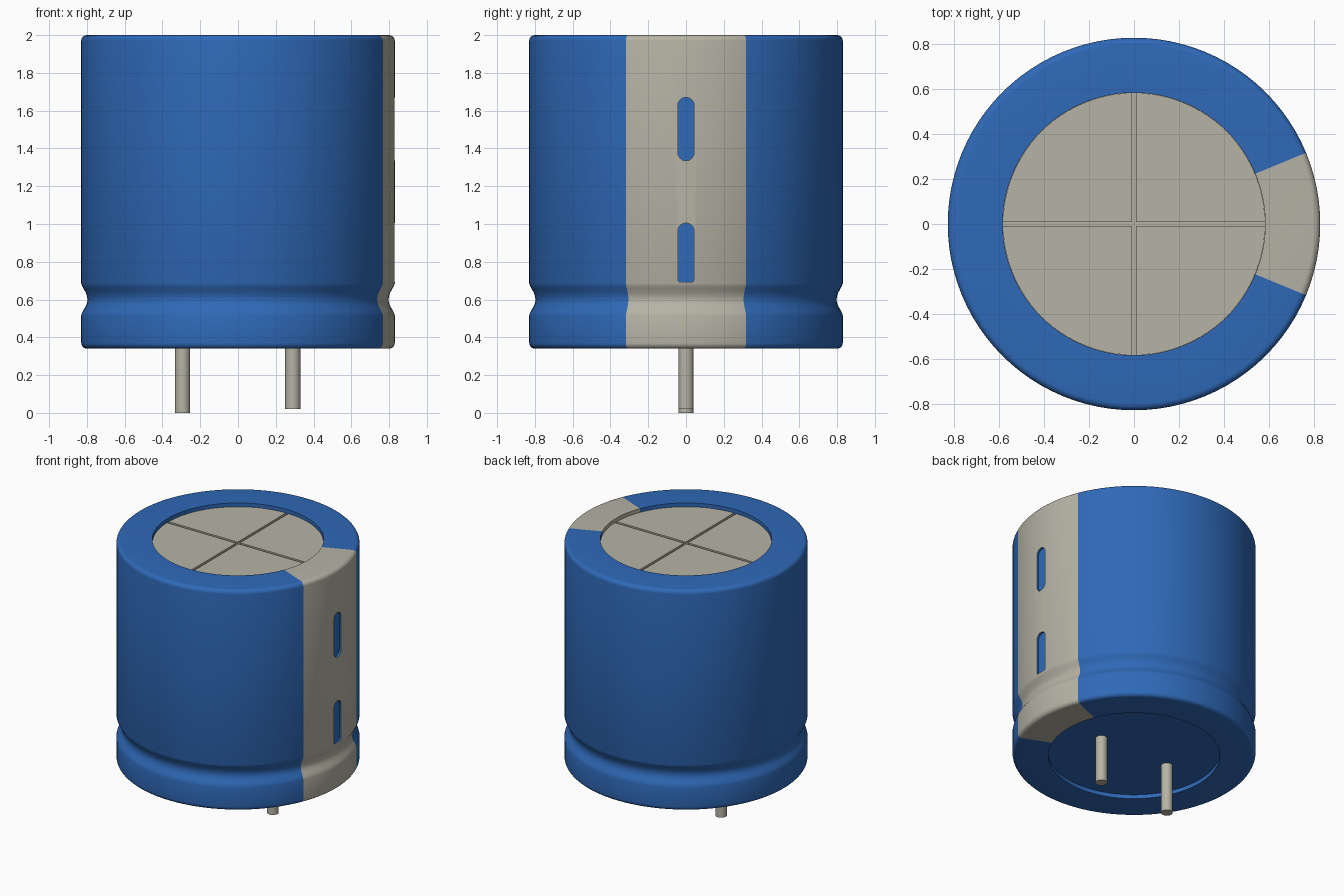
import bpy, bmesh, math
from mathutils import Vector

if "Cube" in bpy.data.objects:
    bpy.data.objects.remove(bpy.data.objects["Cube"], do_unlink=True)


def material(name, rgb):
    m = bpy.data.materials.new(name)
    m.use_nodes = True
    col = (*rgb, 1.0)
    m.diffuse_color = col
    bsdf = next(n for n in m.node_tree.nodes if n.type == 'BSDF_PRINCIPLED')
    bsdf.inputs["Base Color"].default_value = col
    bsdf.inputs["Roughness"].default_value = 0.5
    return m


BLUE = material("sleeve blue", (0.028, 0.142, 0.48))
GREY = material("warm grey", (0.47, 0.455, 0.376))

SEG = 96
R, R_IN = 0.83, 0.585          # can radius, recess radius
Z0, Z1 = 0.34, 2.0             # can bottom and top
STRIPE = math.radians(22.5)    # half angle of the stripe


def add_object(name, bm, mats):
    bmesh.ops.recalc_face_normals(bm, faces=bm.faces)
    me = bpy.data.meshes.new(name)
    bm.to_mesh(me)
    bm.free()
    for m in mats:
        me.materials.append(m)
    ob = bpy.data.objects.new(name, me)
    bpy.context.collection.objects.link(ob)
    return ob


def smooth(ob, angle=32):
    bpy.ops.object.select_all(action='DESELECT')
    ob.select_set(True)
    bpy.context.view_layer.objects.active = ob
    bpy.ops.object.shade_smooth_by_angle(angle=math.radians(angle))


def revolve(profile, seg):
    """Closed solid from an (r, z) profile that starts and ends on the axis."""
    bm = bmesh.new()
    verts = [bm.verts.new((r, 0, z)) for r, z in profile]
    edges = [bm.edges.new(p) for p in zip(verts, verts[1:])]
    bmesh.ops.spin(bm, geom=verts + edges, cent=(0, 0, 0), axis=(0, 0, 1),
                   angle=math.tau, steps=seg, use_duplicate=False)
    bmesh.ops.remove_doubles(bm, verts=bm.verts, dist=1e-4)
    return bm


def prism(bm, pts, offset):
    """Extrude a flat polygon along an offset."""
    face = bm.faces.new([bm.verts.new(p) for p in pts])
    ext = bmesh.ops.extrude_face_region(bm, geom=[face], use_keep_orig=True)
    new = [v for v in ext["geom"] if isinstance(v, bmesh.types.BMVert)]
    bmesh.ops.translate(bm, verts=new, vec=Vector(offset))


def arc(cx, cz, r, a0, a1, n):
    return [(cx + r * math.cos(math.radians(a0 + (a1 - a0) * i / n)),
             cz + r * math.sin(math.radians(a0 + (a1 - a0) * i / n)))
            for i in range(n + 1)]


# Sleeved can: recessed bottom, crimp groove, rounded rims, recessed top
B = 0.03
profile = [(0, Z0 + 0.03), (R_IN, Z0 + 0.03), (R_IN, Z0)]
profile += arc(R - B, Z0 + B, B, -90, 0, 5)
profile += [(R, 0.515), (0.826, 0.53), (0.818, 0.545), (0.806, 0.565),
            (0.799, 0.583), (0.797, 0.6), (0.799, 0.617), (0.806, 0.637),
            (0.818, 0.658), (0.826, 0.673), (R, 0.685)]
profile += arc(R - B, Z1 - B, B, 0, 90, 5)
profile += [(R_IN, Z1), (R_IN, Z1 - 0.042), (0, Z1 - 0.042)]
bm = revolve(profile, SEG)
for f in bm.faces:
    c = f.calc_center_median()
    r = math.hypot(c.x, c.y)
    in_stripe = r > 0.56 and abs(math.atan2(c.y, c.x)) < STRIPE
    on_lid = r < 0.56 and c.z > 1
    f.material_index = 1 if in_stripe or on_lid else 0
can = add_object("can_sleeve", bm, [BLUE, GREY])

# Slots in the stripe: upper one is a full pill, lower one ends squarely
W = 0.043
upper = arc(0, 1.67 - W, W, 0, 180, 12) + arc(0, 1.335 + W, W, 180, 360, 12)
lower = (arc(0, 1.005 - W, W, 0, 180, 12)
         + arc(-W + 0.012, 0.704, 0.012, 180, 270, 3)
         + arc(W - 0.012, 0.704, 0.012, 270, 360, 3))
bm = bmesh.new()
for outline in (upper, lower):
    prism(bm, [(R - 0.016, y, z) for y, z in outline], (0.1, 0, 0))
cutter = add_object("slot_cutter", bm, [BLUE])
cutter.hide_render = True
mod = can.modifiers.new("slots", 'BOOLEAN')
mod.operation = 'DIFFERENCE'
mod.solver = 'EXACT'
mod.object = cutter
bpy.context.view_layer.objects.active = can
bpy.ops.object.modifier_apply(modifier=mod.name)
bpy.data.objects.remove(cutter, do_unlink=True)
smooth(can)

# Lid: four raised quadrants that leave a cross-shaped score line
G, RL = 0.01, R_IN - 0.001
a = math.degrees(math.asin(G / RL))
bm = bmesh.new()
for k in range(4):
    pts = [(G, G)] + arc(0, 0, RL, a, 90 - a, SEG // 4)
    c, s = math.cos(k * math.pi / 2), math.sin(k * math.pi / 2)
    prism(bm, [(x * c - y * s, x * s + y * c, Z1 - 0.043) for x, y in pts],
          (0, 0, 0.015))
add_object("lid_quadrants", bm, [GREY])

# Terminal pins, one slightly longer
for name, x, z in (("long_pin", -0.293, 0.0), ("short_pin", 0.29, 0.02)):
    pr = 0.04
    pin = add_object(name, revolve([(0, z), (pr, z), (pr, 0.39), (0, 0.39)], 32),
                     [GREY])
    pin.location.x = x
    smooth(pin)
